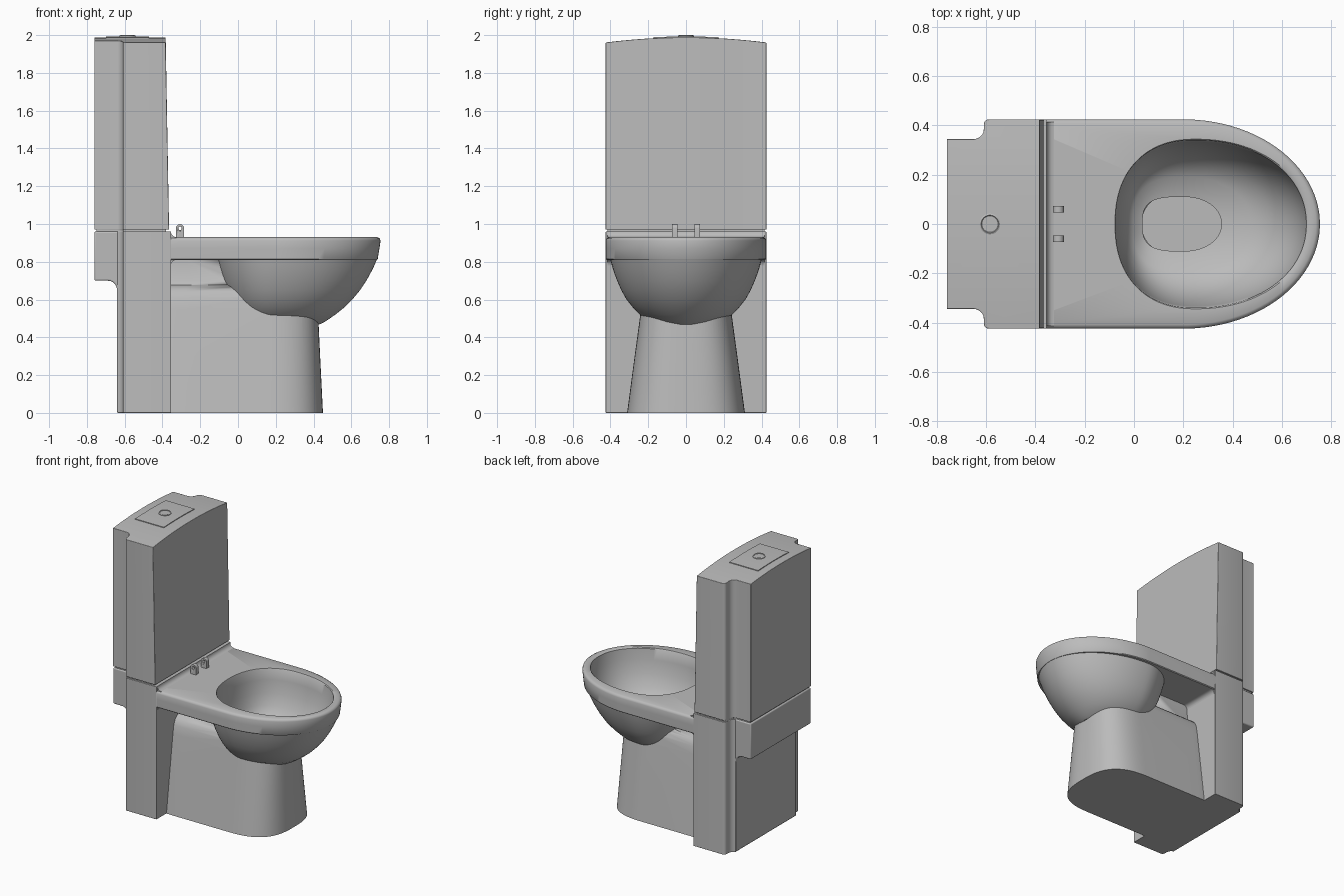
import bpy, bmesh, math
from mathutils import Vector

cube = bpy.data.objects.get("Cube")
if cube:
    bpy.data.objects.remove(cube)

ceramic = bpy.data.materials.new("grey_ceramic")
ceramic.use_nodes = True
grey = (0.5, 0.5, 0.5, 1)
ceramic.diffuse_color = grey
ceramic.node_tree.nodes["Principled BSDF"].inputs["Base Color"].default_value = grey


def finish(name, bm, bevel=0, angle=35, fix=True):
    if fix:
        bmesh.ops.recalc_face_normals(bm, faces=bm.faces)
    mesh = bpy.data.meshes.new(name)
    bm.to_mesh(mesh)
    bm.free()
    mesh.materials.append(ceramic)
    ob = bpy.data.objects.new(name, mesh)
    bpy.context.collection.objects.link(ob)
    if bevel:
        mod = ob.modifiers.new("Bevel", "BEVEL")
        mod.width, mod.segments = bevel, 3
        mod.limit_method, mod.angle_limit = "ANGLE", math.radians(40)
    bpy.ops.object.select_all(action="DESELECT")
    ob.select_set(True)
    bpy.context.view_layer.objects.active = ob
    bpy.ops.object.shade_smooth_by_angle(angle=math.radians(angle))
    return ob


def apply_boolean(ob, cutter):
    mod = ob.modifiers.new("Cut", "BOOLEAN")
    mod.operation, mod.object, mod.solver = "DIFFERENCE", cutter, "EXACT"
    bpy.context.view_layer.objects.active = ob
    bpy.ops.object.modifier_apply(modifier=mod.name)
    bpy.data.objects.remove(cutter)


def prism(points, direction):
    """Polygon extruded along a direction."""
    bm = bmesh.new()
    face = bm.faces.new([bm.verts.new(p) for p in points])
    new = bmesh.ops.extrude_face_region(bm, geom=[face])["geom"]
    bmesh.ops.translate(bm, verts=[v for v in new if isinstance(v, bmesh.types.BMVert)], vec=direction)
    bmesh.ops.recalc_face_normals(bm, faces=bm.faces)
    return bm


def arc(cx, cy, r, start, end, n=5):
    angles = [math.radians(start + (end - start) * i / n) for i in range(n + 1)]
    return [(cx + r * math.cos(a), cy + r * math.sin(a)) for a in angles]


def ring(z, front, back, w, cx, pf=2, pb=2, n=96):
    """Closed outline whose front and back halves are superellipses."""
    pts = []
    for i in range(n):
        a = 2 * math.pi * (i + 0.5) / n
        c, s = math.cos(a), math.sin(a)
        p, reach = (pf, front - cx) if c > 0 else (pb, cx - back)
        x = cx + math.copysign(reach * abs(c) ** (2 / p), c)
        pts.append(Vector((x, math.copysign(w * abs(s) ** (2 / p), s), z)))
    return pts


def loft(rings, caps=False):
    bm = bmesh.new()
    rows = [[bm.verts.new(p) for p in r] for r in rings]
    for low, high in zip(rows, rows[1:]):
        for i in range(len(low)):
            j = (i + 1) % len(low)
            bm.faces.new((low[i], low[j], high[j], high[i]))
    if caps:
        bm.faces.new(rows[0][::-1])
        bm.faces.new(rows[-1])
    return bm


def stepped_plan(back, front):
    """Half plan with a narrow rear and a filleted step, mirrored in y."""
    half = [(back, 0.345)] + arc(-0.65, 0.385, 0.04, -90, 0)
    half += arc(-0.59, 0.405, 0.02, 180, 90, 3) + [(front, 0.425)]
    return half + [(x, -y) for x, y in reversed(half)]


# Cistern with a gently domed top and a leaning front
def dome(y):
    return 1.988 - 0.15 * y * y


bm = prism([(x, y, 0.97) for x, y in stepped_plan(-0.76, -0.365)], (0, 0, 1))
for k in range(-7, 8):
    bmesh.ops.bisect_plane(bm, geom=bm.verts[:] + bm.edges[:] + bm.faces[:],
                           plane_co=(0, k * 0.05, 0), plane_no=(0, 1, 0))
for v in bm.verts:
    if v.co.z > 1.5:
        v.co.z = dome(v.co.y)
        if v.co.x > -0.4:
            v.co.x -= 0.018
finish("cistern", bm, 0.012)

# Flush plate following the dome, and its button
bm = prism([(x, y, 1.97) for x, y in ((-0.70, -0.175), (-0.47, -0.175), (-0.47, 0.175), (-0.70, 0.175))],
           (0, 0, 0.02))
for k in range(-3, 4):
    bmesh.ops.bisect_plane(bm, geom=bm.verts[:] + bm.edges[:] + bm.faces[:],
                           plane_co=(0, k * 0.044, 0), plane_no=(0, 1, 0))
for v in bm.verts:
    v.co.z = dome(v.co.y) + (0.005 if v.co.z > 1.98 else -0.01)
finish("flush_plate", bm)
button = [ring(z, -0.585 + r, -0.585 - r, r, -0.585, n=32)
          for z, r in ((1.985, 0.042), (1.997, 0.042), (2.0, 0.036), (1.997, 0.033))]
finish("flush_button", loft(button, True))

# Column under the cistern and its rear ledge
bm = prism([(x, y, 0) for x, y in stepped_plan(-0.655, -0.355)], (0, 0, 0.96))
for v in bm.verts:
    v.co.x = max(v.co.x, -0.638)
bmesh.ops.remove_doubles(bm, verts=bm.verts, dist=0.0001)
finish("column", bm, 0.01)
side = [(-0.5, 0), (-0.64, 0)] + arc(-0.69, 0.65, 0.05, 0, 90)
side += [(-0.76, 0.70), (-0.76, 0.96), (-0.5, 0.96)]
finish("rear_ledge", prism([(x, -0.345, z) for x, z in side], (0, 0.69, 0)), 0.008)
# Recessed joint between column and cistern
joint = [(x + 0.012 if x < -0.7 else x, y * 0.975, 0.955) for x, y in stepped_plan(-0.76, -0.38)]
finish("cistern_joint", prism(joint, (0, 0, 0.02)))

# Concave fillets joining deck and column
for name, z, start, end in (("upper_fillet", 0.96, 180, 270), ("lower_fillet", 0.78, 180, 90)):
    edge = 0.925 if z > 0.9 else 0.815
    pts = [(-0.375, z), *arc(-0.325, z, 0.03, start, end), (-0.325, edge), (-0.375, edge)]
    finish(name, prism([(x, -0.415, z) for x, z in pts], (0, 0.83, 0)))

# Bowl and deck: outer shell, overhanging rim, then the hollow down to the outlet
outer = [ring(z, f, b, w, 0.2) for z, f, b, w in (
    (0.468, 0.43, 0.03, 0.14), (0.482, 0.46, 0.02, 0.185), (0.52, 0.515, 0, 0.245),
    (0.56, 0.565, -0.03, 0.283), (0.6, 0.605, -0.05, 0.315), (0.65, 0.647, -0.072, 0.343),
    (0.7, 0.68, -0.09, 0.365), (0.76, 0.713, -0.108, 0.387), (0.81, 0.735, -0.12, 0.40))]
rim = [ring(z, 0.755 - d, -0.45, 0.425 - e, 0.2, pb=24) for z, d, e in (
    (0.81, 0.018, 0.006), (0.815, 0.015, 0.001), (0.87, 0.006, 0), (0.912, 0, 0),
    (0.923, 0.004, 0.004), (0.93, 0.016, 0.016))]
inner = [ring(z, 0.355 + 0.345 * s, 0.035 - 0.11 * s, 0.11 + 0.23 * s, 0.2 + 0.05 * s,
              pf=2.1, pb=3.2 - 0.9 * s)
         for z, s in ((0.93, 1.02), (0.925, 1), (0.85, 0.97), (0.76, 0.89), (0.68, 0.76),
                      (0.62, 0.58), (0.58, 0.35), (0.56, 0))]
finish("bowl", loft(outer + rim + inner), fix=False, angle=40)
top = [p + Vector((0, 0, 0.1)) for p in outer[-1]]
cutter = finish("bowl_cutter", loft(outer + [top], True))
cutter.hide_render = True

# Pedestal with a rounded shoulder and a spine, trimmed to the bowl
pedestal = [ring(z, f, -0.4, w, 0.12, 2.8, 24) for z, f, w in (
    (0, 0.45, 0.312), (0.3, 0.435, 0.272), (0.55, 0.423, 0.238), (0.61, 0.42, 0.228),
    (0.645, 0.41, 0.212), (0.668, 0.39, 0.185), (0.678, 0.36, 0.15), (0.70, 0.35, 0.135),
    (0.812, 0.35, 0.13))]
ob = finish("pedestal", loft(pedestal, True))
apply_boolean(ob, cutter)
bm = bmesh.new()
bm.from_mesh(ob.data)
hidden = [f for f in bm.faces if f.normal.z > 0.25 and f.calc_center_median().x > -0.02]
bmesh.ops.delete(bm, geom=hidden, context="FACES")
bm.to_mesh(ob.data)
bm.free()

# Seat hinge lugs with pin holes
for name, y in (("hinge_lug_right", -0.06), ("hinge_lug_left", 0.06)):
    pts = [(-0.329, 0.92), (-0.285, 0.92)] + arc(-0.307, 0.977, 0.022, 0, 180, 10)
    lug = finish(name, prism([(x, y - 0.014, z) for x, z in pts], (0, 0.028, 0)))
    hole = arc(-0.307, 0.977, 0.009, 0, 337.5, 15)
    pin = finish("pin_cutter", prism([(x, y - 0.05, z) for x, z in hole], (0, 0.1, 0)))
    apply_boolean(lug, pin)
